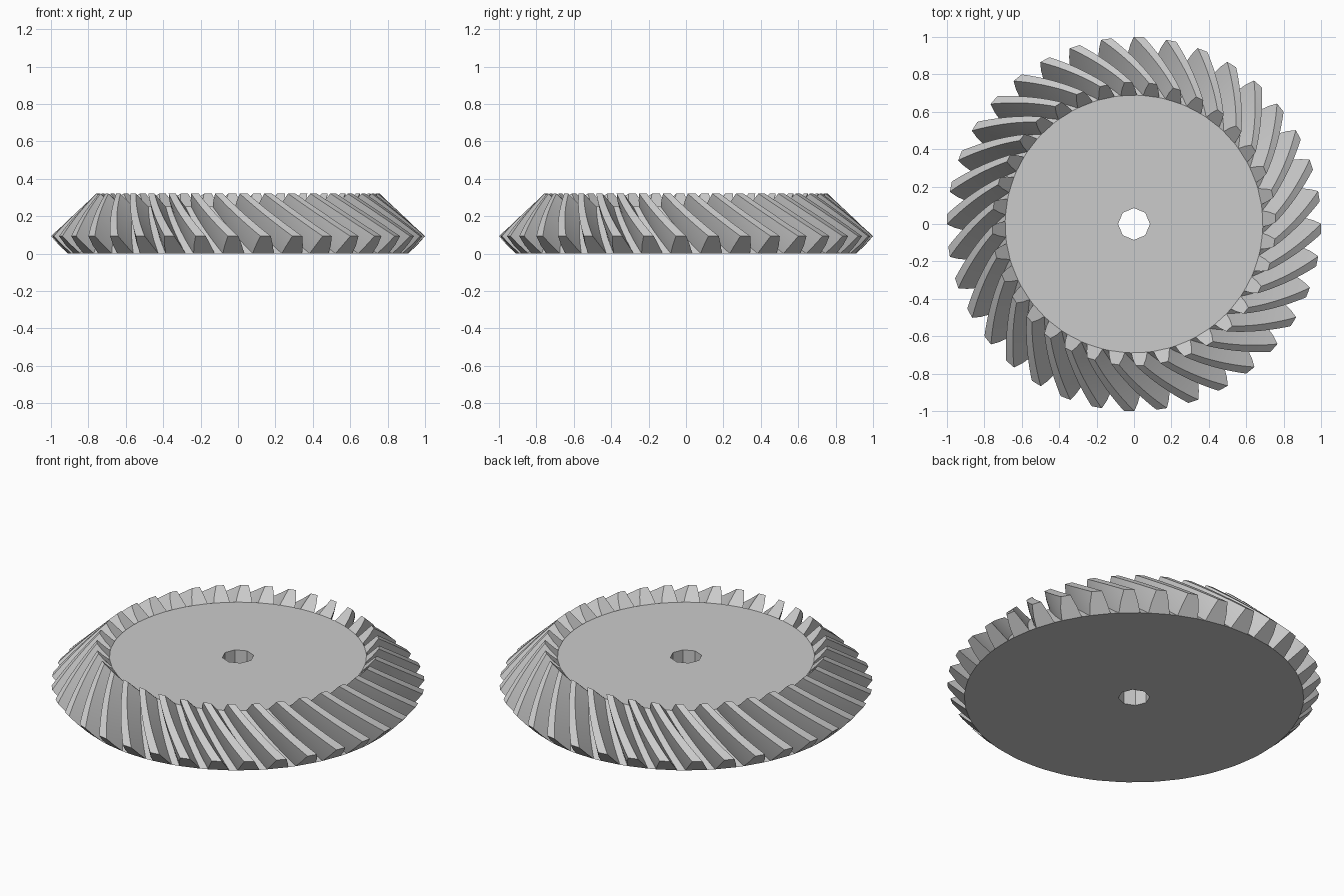
import bpy, bmesh, math

if "Cube" in bpy.data.objects:
    bpy.data.objects.remove(bpy.data.objects["Cube"])

TEETH, STEPS = 36, 16
APEX_Z = 1.03              # tip of the cone all teeth run towards
S_IN = 0.757               # inner end scale of the teeth
TWIST = math.radians(16.2) # spiral sweep from outer to inner end
PHASE = math.radians(-1.5)
HOLE_R, HOLE_SIDES = 0.085, 8
PITCH = 2 * math.pi / TEETH

# tooth section: (fraction of pitch from tooth centre, radius, height) at the outer end
half = [(-0.36, 0.91, 0.0), (-0.275, 0.957, 0.044), (-0.16, 1.0, 0.093)]
section = half + [(-f, r, z) for f, r, z in reversed(half)]
N = len(section)

bm = bmesh.new()


def gear_ring(s):
    """One full ring of tooth sections, scaled towards the apex and twisted."""
    turn = PHASE - TWIST * math.log(s) / math.log(S_IN)
    ring = []
    for t in range(TEETH):
        for f, r, z in section:
            a = turn + (t + f) * PITCH
            ring.append(bm.verts.new((r * s * math.cos(a), r * s * math.sin(a),
                                      APEX_Z - (APEX_Z - z) * s)))
    return ring


def skin(lower, upper):
    n = len(lower)
    for i in range(n):
        j = (i + 1) % n
        bm.faces.new((lower[i], lower[j], upper[j], upper[i]))


# spiral teeth and valleys
rings = [gear_ring(1 + (S_IN - 1) * k / STEPS) for k in range(STEPS + 1)]
for lower, upper in zip(rings, rings[1:]):
    skin(lower, upper)

# shaft hole wall
z_top = APEX_Z * (1 - S_IN)
holes = []
for z in (0.0, z_top):
    holes.append([bm.verts.new((HOLE_R * math.cos(2 * math.pi * i / HOLE_SIDES),
                                HOLE_R * math.sin(2 * math.pi * i / HOLE_SIDES), z))
                  for i in range(HOLE_SIDES)])
skin(holes[1], holes[0])

# tooth end faces, then flat discs with the hole left open
for ring, hole in ((rings[0], holes[0]), (rings[-1], holes[1])):
    for t in range(TEETH):
        bm.faces.new(ring[t * N:(t + 1) * N])
    roots = [v for i, v in enumerate(ring) if i % N in (0, N - 1)]
    edges = []
    for loop in (roots, hole):
        for a, b in zip(loop, loop[1:] + loop[:1]):
            edges.append(bm.edges.get((a, b)) or bm.edges.new((a, b)))
    bmesh.ops.triangle_fill(bm, use_beauty=True, use_dissolve=False, edges=edges)

bmesh.ops.recalc_face_normals(bm, faces=bm.faces)
mesh = bpy.data.meshes.new("spiral_bevel_gear")
bm.to_mesh(mesh)
bm.free()

gear = bpy.data.objects.new("spiral_bevel_gear", mesh)
bpy.context.collection.objects.link(gear)
grey = bpy.data.materials.new("plain grey")
grey.diffuse_color = (0.6, 0.6, 0.6, 1)
grey.use_nodes = True
grey.node_tree.nodes["Principled BSDF"].inputs["Base Color"].default_value = grey.diffuse_color
mesh.materials.append(grey)

# smooth along the spiral, crisp at tooth edges
bpy.context.view_layer.objects.active = gear
gear.select_set(True)
bpy.ops.object.shade_smooth_by_angle(angle=math.radians(15))
